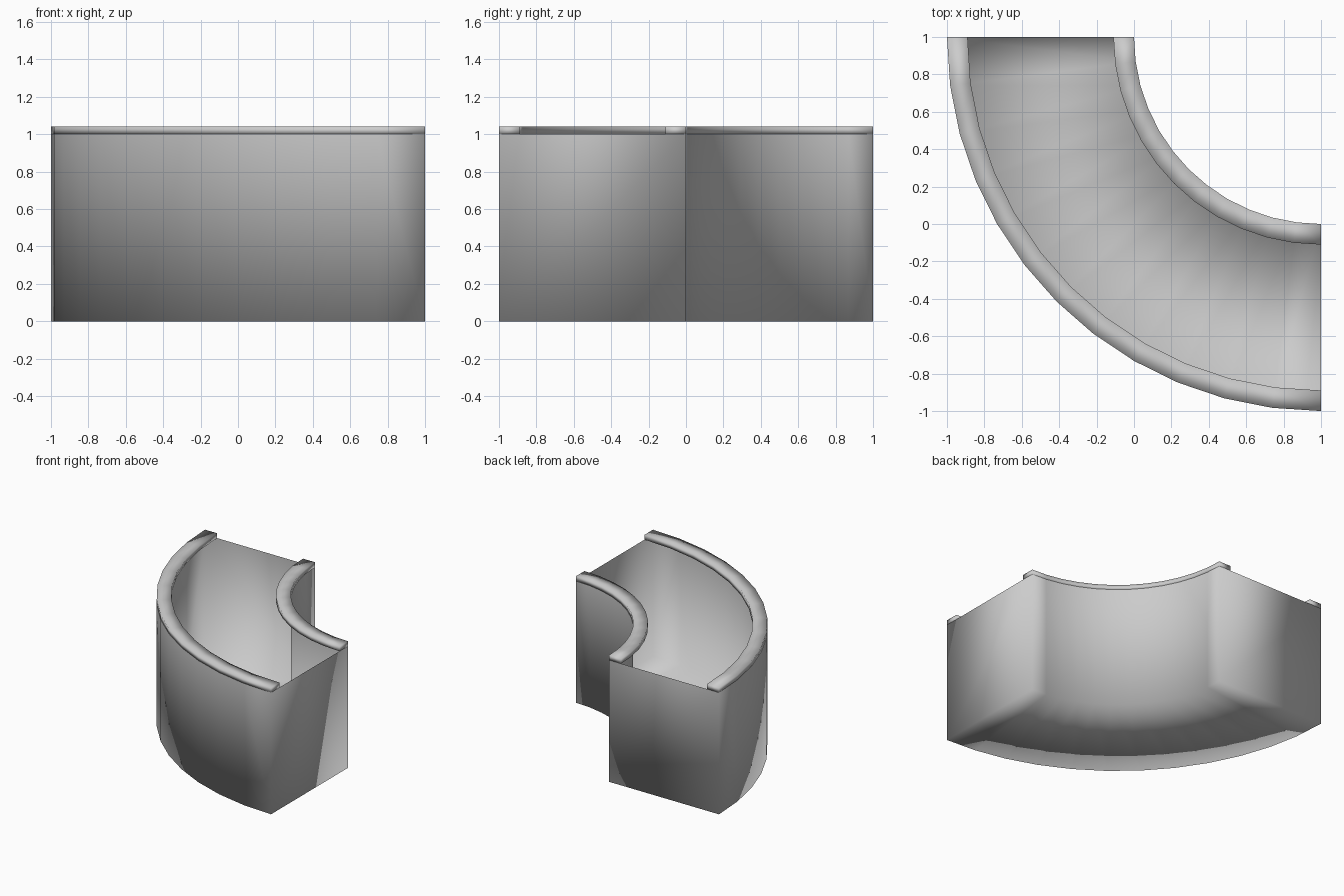
import bpy
import bmesh
from math import cos, sin, pi

cube = bpy.data.objects.get("Cube")
if cube:
    bpy.data.objects.remove(cube, do_unlink=True)

SEGMENTS = 12                # facets in the quarter turn
INNER, OUTER = 1.0, 2.0      # wall radii about the bend centre at (1, 1)
WALL_TOP, RIM_TOP = 1.0, 1.04
RIM_WIDTH = 0.11

grey = bpy.data.materials.new("plain_grey")
grey.use_nodes = True
colour = (0.6, 0.6, 0.6, 1)
grey.diffuse_color = colour
grey.node_tree.nodes["Principled BSDF"].inputs["Base Color"].default_value = colour


def sweep(name, section, closed):
    """Sweep a (radius, height) section round the quarter bend and cap both ends."""
    bm = bmesh.new()
    rings = []
    for i in range(SEGMENTS + 1):
        a = pi + i * pi / 2 / SEGMENTS
        rings.append([bm.verts.new((1 + r * cos(a), 1 + r * sin(a), z))
                      for r, z in section])
    n = len(section)
    for a, b in zip(rings, rings[1:]):
        for j in range(n if closed else n - 1):
            k = (j + 1) % n
            bm.faces.new((a[j], b[j], b[k], a[k]))
    bm.faces.new(rings[0])
    bm.faces.new(rings[-1][::-1])
    # The section runs so that the faces point away from its middle
    for face in bm.faces:
        face.smooth = True
    bm.normal_update()
    mesh = bpy.data.meshes.new(name)
    bm.to_mesh(mesh)
    bm.free()
    mesh.materials.append(grey)
    obj = bpy.data.objects.new(name, mesh)
    bpy.context.collection.objects.link(obj)
    return obj


# Thin open-topped trough: outer wall, floor, inner wall and end walls
sweep("trough", [(OUTER, WALL_TOP), (OUTER, 0), (INNER, 0), (INNER, WALL_TOP)], False)

# Flat rims along both walls, overhanging the trough
for name, low, high in (("outer_rim", OUTER - RIM_WIDTH, OUTER),
                        ("inner_rim", INNER, INNER + RIM_WIDTH)):
    sweep(name, [(high, RIM_TOP), (high, WALL_TOP), (low, WALL_TOP), (low, RIM_TOP)], True)
